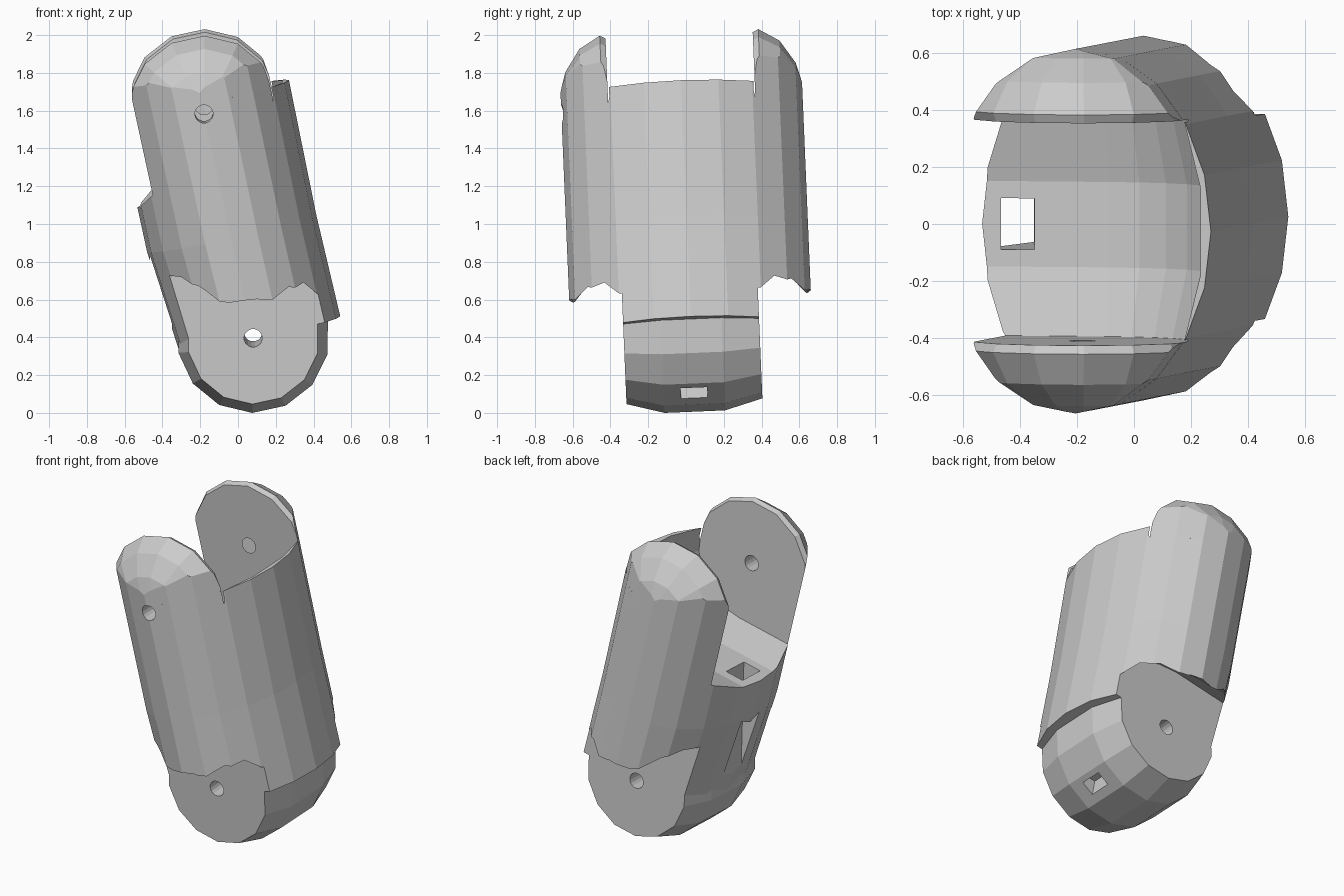
import bpy, bmesh
from math import sin, cos, pi
from mathutils import Matrix

if "Cube" in bpy.data.objects:
    bpy.data.objects.remove(bpy.data.objects["Cube"])

# Local frame: x = thickness, z = along the segment, y = hinge axis, origin = lower pin
TOP = 1.227  # height of the upper pin


def loft(name, rings):
    """Closed mesh through equally long rings of points, capped at both ends."""
    bm = bmesh.new()
    vs = [[bm.verts.new(p) for p in ring] for ring in rings]
    n = len(rings[0])
    for a, b in zip(vs, vs[1:]):
        for i in range(n):
            j = (i + 1) % n
            bm.faces.new((a[i], a[j], b[j], b[i]))
    bm.faces.new(vs[0])
    bm.faces.new(vs[-1])
    bmesh.ops.recalc_face_normals(bm, faces=bm.faces)
    me = bpy.data.meshes.new(name)
    bm.to_mesh(me)
    bm.free()
    ob = bpy.data.objects.new(name, me)
    bpy.context.collection.objects.link(ob)
    return ob


def boolean(ob, other, op):
    m = ob.modifiers.new(op, 'BOOLEAN')
    m.operation, m.solver, m.object = op, 'EXACT', other
    bpy.context.view_layer.objects.active = ob
    bpy.ops.object.modifier_apply(modifier=m.name)
    bpy.data.objects.remove(other)


def oval(h, front, back, wide=0.64, n=20):
    pts = []
    for i in range(n):
        a = 2 * pi * i / n
        c = cos(a)
        pts.append((c * (front if c > 0 else back), wide * sin(a), h))
    return pts


def disc(y, r, h, n=14):
    return [(r * cos(2 * pi * i / n), y, h + r * sin(2 * pi * i / n)) for i in range(n)]


def barrel(name, table, h, n=14):
    return loft(name, [disc(y, r, h, n) for y, r in table])


def mirrored(half):
    return [(-y, r) for y, r in reversed(half)] + half


# Main shell, widening slightly up to the seam
body = loft("finger_segment", [oval(0, .472, .40), oval(.55, .462, .455), oval(1.28, .472, .455)])

# Room for the lower neighbour's prongs on both sides
for s in (1, -1):
    rings = []
    for y, r in ((.36, .42), (.45, .40), (.54, .34), (.62, .22), (.72, .20)):
        arc = [(r * sin(k * pi / 10), s * y, r * cos(k * pi / 10)) for k in range(6)]
        rings.append([(-1, s * y, -1), (-1, s * y, r)] + arc + [(r, s * y, -1)])
    boolean(body, loft("side_cutter", rings), 'DIFFERENCE')

# Rounded prong tips
tips = loft("prong_tips", [oval(1.2, .471, .455), oval(1.75, .472, .455)])
boolean(tips, barrel("tip_dome", mirrored([(.38, .385), (.42, .405), (.53, .34), (.61, .22), (.645, .10)]), TOP),
        'INTERSECT')
boolean(body, tips, 'UNION')

# Lower knuckle
boolean(body, barrel("knuckle", mirrored([(.16, .405), (.36, .35)]), 0), 'UNION')

# Socket for the upper neighbour's knuckle, open at the top and back
rings = []
for y, r in mirrored([(0.15, .435), (.39, .375)]):
    arc = [(r * cos(k * pi / 12), y, TOP - r * sin(k * pi / 12)) for k in range(7)]
    rings.append([(-1, y, TOP + 1), (r, y, TOP + 1)] + arc + [(-1, y, TOP - r)])
boolean(body, loft("socket_cutter", rings), 'DIFFERENCE')

# Square cord channel down the back
channel = [[(x + c, y, h) for c, y in ((0, -.09), (.12, -.09), (.12, .09), (0, .09))]
           for x, h in ((-.36, .92), (-.56, 0))]
boolean(body, loft("channel_cutter", channel), 'DIFFERENCE')

# Small cord notch under the knuckle
notch = [[(x, y, h) for x, y in ((.14, -.07), (.22, -.07), (.22, .07), (.14, .07))] for h in (-.5, -.27)]
boolean(body, loft("notch_cutter", notch), 'DIFFERENCE')

# Pin holes
for h in (0, TOP):
    boolean(body, barrel("pin_cutter", [(-.8, .048), (.8, .048)], h, 16), 'DIFFERENCE')

# Lean the segment and stand it on the ground
body.data.transform(Matrix.Translation((.08, .03, .4)) @ Matrix.Rotation(.042, 4, 'X') @ Matrix.Rotation(-.2137, 4, 'Y'))
low = min(v.co.z for v in body.data.vertices)
body.data.transform(Matrix.Translation((0, 0, -low)))
